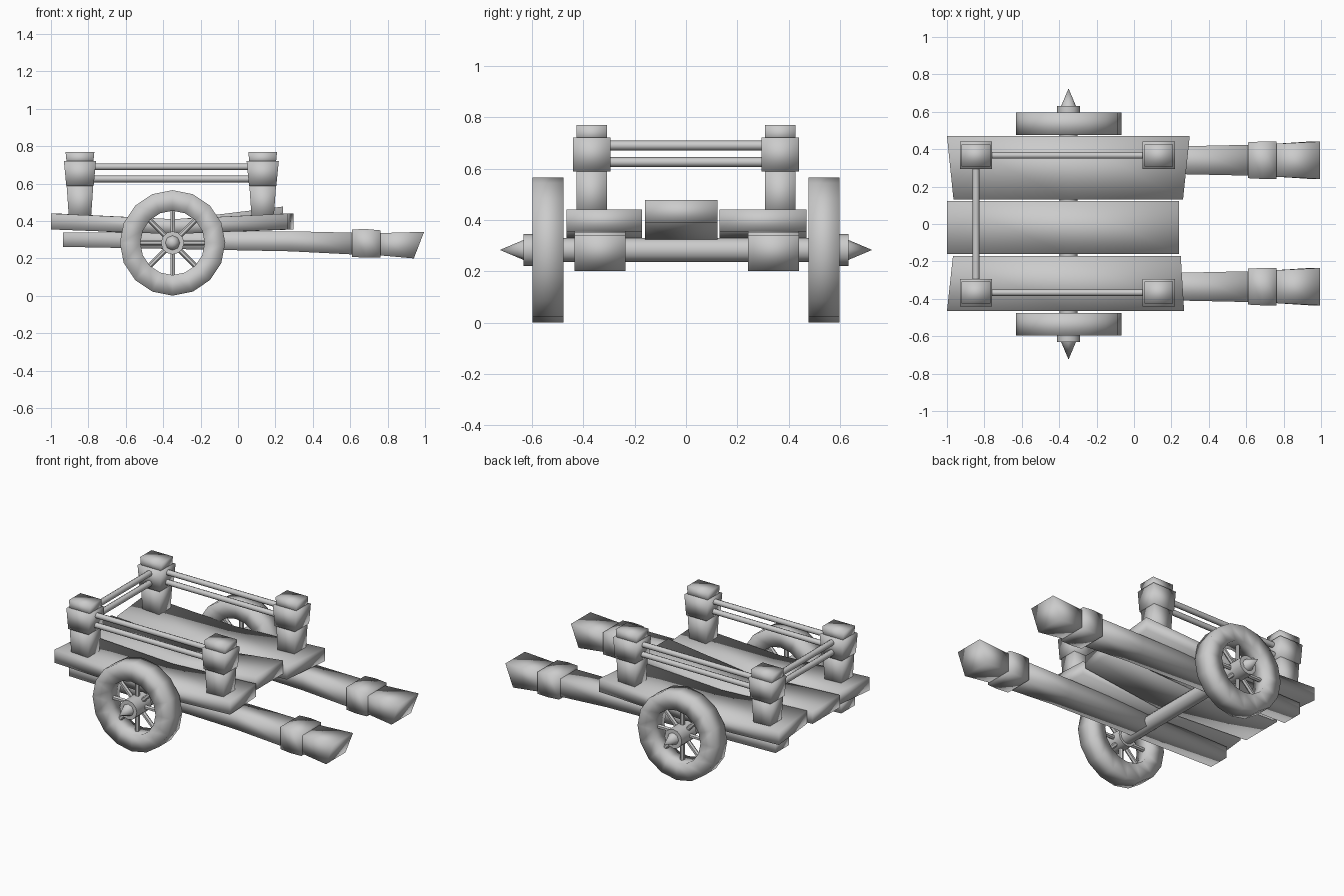
import bpy, math
from mathutils import Vector

if "Cube" in bpy.data.objects:
    bpy.data.objects.remove(bpy.data.objects["Cube"])


def finish(name, verts, faces, smooth=True):
    me = bpy.data.meshes.new(name)
    me.from_pydata(verts, [], faces)
    me.polygons.foreach_set("use_smooth", [smooth] * len(faces))
    me.update()
    ob = bpy.data.objects.new(name, me)
    bpy.context.collection.objects.link(ob)
    return ob


def loft(name, rings):
    """Skin equal-sized rings of points and cap both ends."""
    n = len(rings[0])
    verts = [p for r in rings for p in r]
    faces = [(k*n + i, k*n + (i+1) % n, (k+1)*n + (i+1) % n, (k+1)*n + i)
             for k in range(len(rings) - 1) for i in range(n)]
    faces += [tuple(reversed(range(n))), tuple(range(len(verts) - n, len(verts)))]
    return finish(name, verts, faces)


def x_ring(xa, xb, y0, y1, z0, z1, slant=0):
    """Rectangle across x: xa at y0, xb at y1, top pushed forward by slant."""
    return [(xa, y0, z0), (xb, y1, z0), (xb + slant, y1, z1), (xa + slant, y0, z1)]


def z_ring(cx, cy, hx, hy, z):
    return [(cx + sx*hx, cy + sy*hy, z) for sx, sy in ((-1, -1), (1, -1), (1, 1), (-1, 1))]


def rod(name, a, b, r0, r1=None, sides=8):
    r1 = r0 if r1 is None else r1
    a, b = Vector(a), Vector(b)
    bpy.ops.mesh.primitive_cone_add(vertices=sides, radius1=r0, radius2=r1,
                                    depth=(b - a).length, location=(a + b) / 2,
                                    rotation=(b - a).to_track_quat('Z', 'Y').to_euler())
    ob = bpy.context.object
    ob.name = name
    bpy.ops.object.shade_smooth_by_angle(angle=math.radians(50))
    return ob


# Deck planks, sagging over the axle
loft("plank_left", [x_ring(-.965, -1, .13, .47, .355, .44),
                    x_ring(-.35, -.35, .13, .47, .33, .41),
                    x_ring(.262, .298, .13, .47, .355, .44)])
loft("plank_right", [x_ring(-1, -.968, -.465, -.172, .355, .44),
                     x_ring(-.35, -.35, -.465, -.172, .33, .41),
                     x_ring(.268, .25, -.465, -.172, .355, .44)])
loft("plank_middle", [x_ring(-1, -1, -.16, .123, .36, .44),
                      x_ring(-.35, -.35, -.16, .123, .322, .405),
                      x_ring(.24, .24, -.16, .123, .39, .477)])

# Long shafts with collars and flared handles
for side, c in (("right", -.335), ("left", .341)):
    def sec(x, h, z0, z1, slant=0):
        return x_ring(x, x, c - h, c + h, z0, z1, slant)
    loft("shaft_" + side, [sec(-.935, .07, .262, .338), sec(.28, .075, .238, .345),
                           sec(.64, .083, .22, .337)])
    loft("shaft_collar_" + side, [sec(.61, .096, .208, .355), sec(.685, .1, .204, .357),
                                  sec(.762, .1, .206, .35)])
    loft("shaft_handle_" + side, [sec(.74, .087, .218, .335), sec(.94, .1, .2, .342, .055)])

# Corner posts with collars
XB, XF, Y = -.845, .132, .367
for end, x in (("back", XB), ("front", XF)):
    for side, y in (("right", -Y), ("left", Y)):
        tag = end + "_" + side
        loft("post_" + tag, [z_ring(x, y, .058, .06, .4), z_ring(x, y, .072, .06, .6)])
        loft("post_collar_" + tag, [z_ring(x, y, .073, .073, .588),
                                    z_ring(x, y, .086, .073, .72)])
        loft("post_top_" + tag, [z_ring(x, y, .07, .059, .7), z_ring(x, y, .077, .059, .77)])

# Paired rails on both sides and the back
for z in (.625, .69):
    for s in (-1, 1):
        rod("side_rail", (XB, s*Y, z), (XF, s*Y, z), .018)
    rod("back_rail", (XB, -Y, z), (XB, Y, z), .019)

# Axle and wheels
WX, WZ = -.35, .283
rod("axle", (WX, -.55, WZ), (WX, .55, WZ), .047, sides=12)
N = 16
for side, s in (("right", -1), ("left", 1)):
    # Square-section rim
    profile = [(.172, .477), (.282, .477), (.282, .597), (.172, .597)]
    verts = [(WX + r*math.sin(2*math.pi*i/N), s*y, WZ + r*math.cos(2*math.pi*i/N))
             for i in range(N) for r, y in profile]
    faces = []
    for i in range(N):
        for j in range(4):
            f = (i*4 + j, i*4 + (j+1) % 4, ((i+1) % N)*4 + (j+1) % 4, ((i+1) % N)*4 + j)
            faces.append(f if s < 0 else f[::-1])
    rim = finish("wheel_rim_" + side, verts, faces)
    # Make sure the normals face outward
    bpy.context.view_layer.objects.active = rim
    bpy.ops.object.mode_set(mode='EDIT')
    bpy.ops.mesh.select_all(action='SELECT')
    bpy.ops.mesh.normals_make_consistent(inside=False)
    bpy.ops.object.mode_set(mode='OBJECT')
    # Spokes
    for k in range(8):
        a = k * math.pi / 4
        rod("spoke_" + side, (WX, s*.537, WZ),
            (WX + .2*math.sin(a), s*.537, WZ + .2*math.cos(a)), .014, sides=6)
    # Hub and pointed end
    rod("hub_" + side, (WX, s*.48, WZ), (WX, s*.632, WZ), .062, sides=12)
    rod("hub_spike_" + side, (WX, s*.63, WZ), (WX, s*.725, WZ), .04, 0, sides=8)
